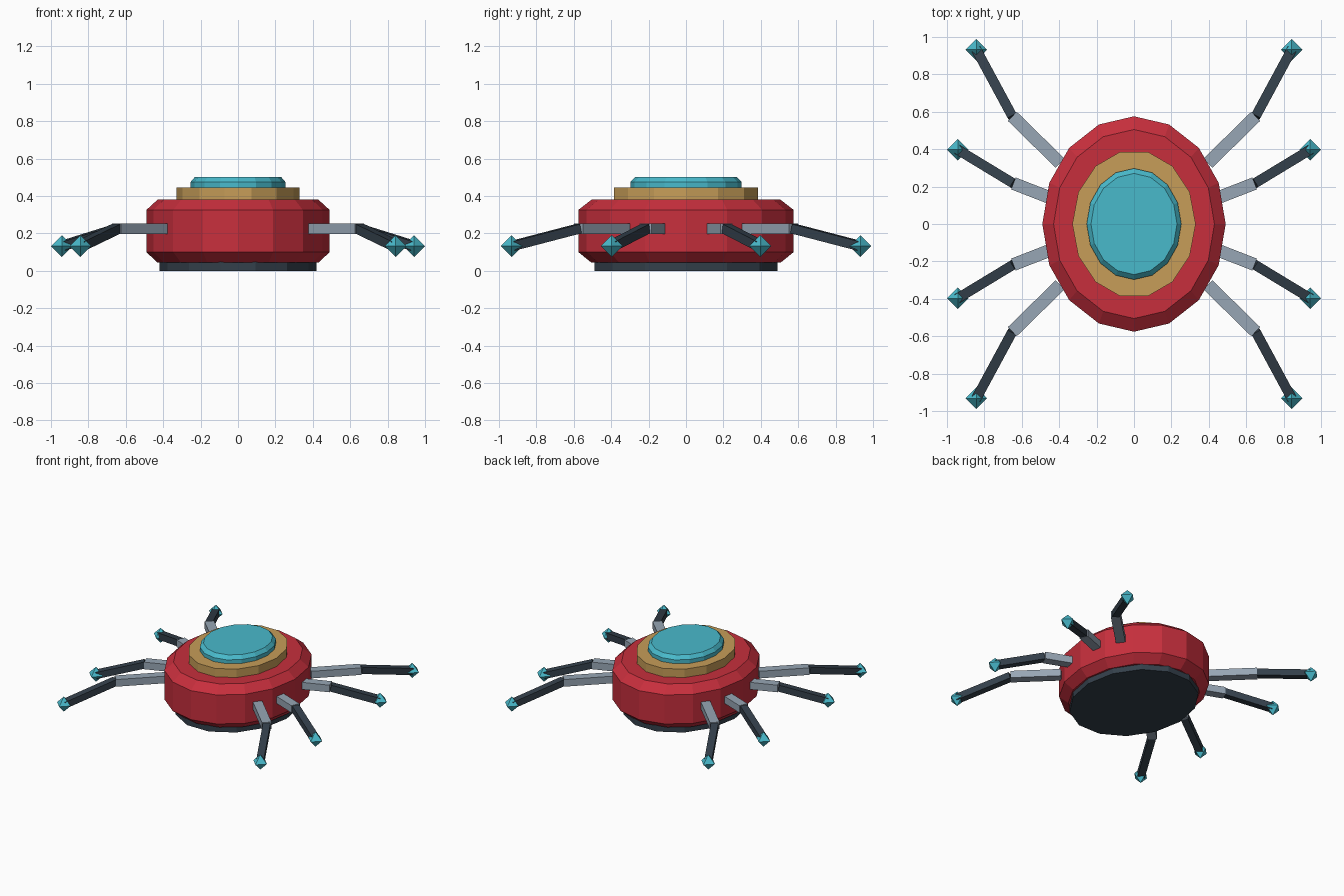
import bpy, bmesh
from math import cos, sin, tau
from mathutils import Vector, Matrix

if "Cube" in bpy.data.objects:
    bpy.data.objects.remove(bpy.data.objects["Cube"], do_unlink=True)


def material(name, rgb):
    m = bpy.data.materials.new(name)
    m.use_nodes = True
    m.diffuse_color = (*rgb, 1)
    m.node_tree.nodes["Principled BSDF"].inputs["Base Color"].default_value = (*rgb, 1)
    return m


RED = material("red shell", (0.57, 0.028, 0.046))
GOLD = material("gold", (0.57, 0.34, 0.098))
CYAN = material("cyan glow", (0.066, 0.49, 0.6))
GREY = material("light steel", (0.31, 0.38, 0.46))
DARK = material("dark steel", (0.034, 0.051, 0.07))


def finish(name, bm, mat):
    bmesh.ops.recalc_face_normals(bm, faces=bm.faces)
    mesh = bpy.data.meshes.new(name)
    bm.to_mesh(mesh)
    bm.free()
    mesh.materials.append(mat)
    obj = bpy.data.objects.new(name, mesh)
    bpy.context.collection.objects.link(obj)


def oval_stack(name, profile, sides, mat, stretch=1.175):
    """Closed faceted oval from (x radius, height) pairs, bottom to top."""
    bm = bmesh.new()
    rings = []
    for r, z in profile:
        angles = [tau * i / sides for i in range(sides)]
        rings.append([bm.verts.new((r * cos(a), r * stretch * sin(a), z)) for a in angles])
    for low, high in zip(rings, rings[1:]):
        for i in range(sides):
            j = (i + 1) % sides
            bm.faces.new((low[i], low[j], high[j], high[i]))
    bm.faces.new(rings[0])
    bm.faces.new(rings[-1])
    finish(name, bm, mat)


def bar(name, start, end, width, height, mat):
    """Square bar between two points, kept level across its width."""
    start, end = Vector(start), Vector(end)
    along = end - start
    side = Vector((0, 0, 1)).cross(along).normalized()
    up = along.normalized().cross(side)
    frame = Matrix((along, side * width, up * height)).transposed().to_4x4()
    frame.translation = (start + end) / 2
    bm = bmesh.new()
    bmesh.ops.create_cube(bm, size=1, matrix=frame)
    finish(name, bm, mat)


def crystal(name, centre, radius):
    """Eight-sided diamond foot."""
    bm = bmesh.new()
    for axis in range(3):
        for s in (-radius, radius):
            p = Vector(centre)
            p[axis] += s
            bm.verts.new(p)
    bmesh.ops.convex_hull(bm, input=bm.verts)
    finish(name, bm, CYAN)


# Stacked body
oval_stack("base_plate", [(0.419, 0), (0.419, 0.05)], 14, DARK, 1.2)
oval_stack("body_shell", [(0.43, 0.043), (0.49, 0.1), (0.49, 0.325), (0.43, 0.38)], 16, RED)
oval_stack("collar", [(0.33, 0.37), (0.33, 0.445)], 14, GOLD, 1.2)
oval_stack("dome", [(0.253, 0.44), (0.253, 0.475), (0.23, 0.502)], 16, CYAN)

# Eight legs: hip, knee and foot of one outer and one inner leg, mirrored
LEGS = {
    "outer": ((0.395, 0.325), (0.65, 0.575), (0.843, 0.932)),
    "inner": ((0.455, 0.143), (0.645, 0.217), (0.942, 0.397)),
}
for kind, points in LEGS.items():
    for sx, lr in ((1, "left"), (-1, "right")):
        for sy, fb in ((-1, "front"), (1, "back")):
            hip, knee, foot = [(x * sx, y * sy, z) for (x, y), z in zip(points, (0.225, 0.225, 0.132))]
            tag = f"{fb}_{lr}_{kind}"
            bar(tag + "_upper_leg", hip, knee, 0.068, 0.055, GREY)
            bar(tag + "_lower_leg", knee, foot, 0.053, 0.05, DARK)
            crystal(tag + "_foot", foot, 0.058)
